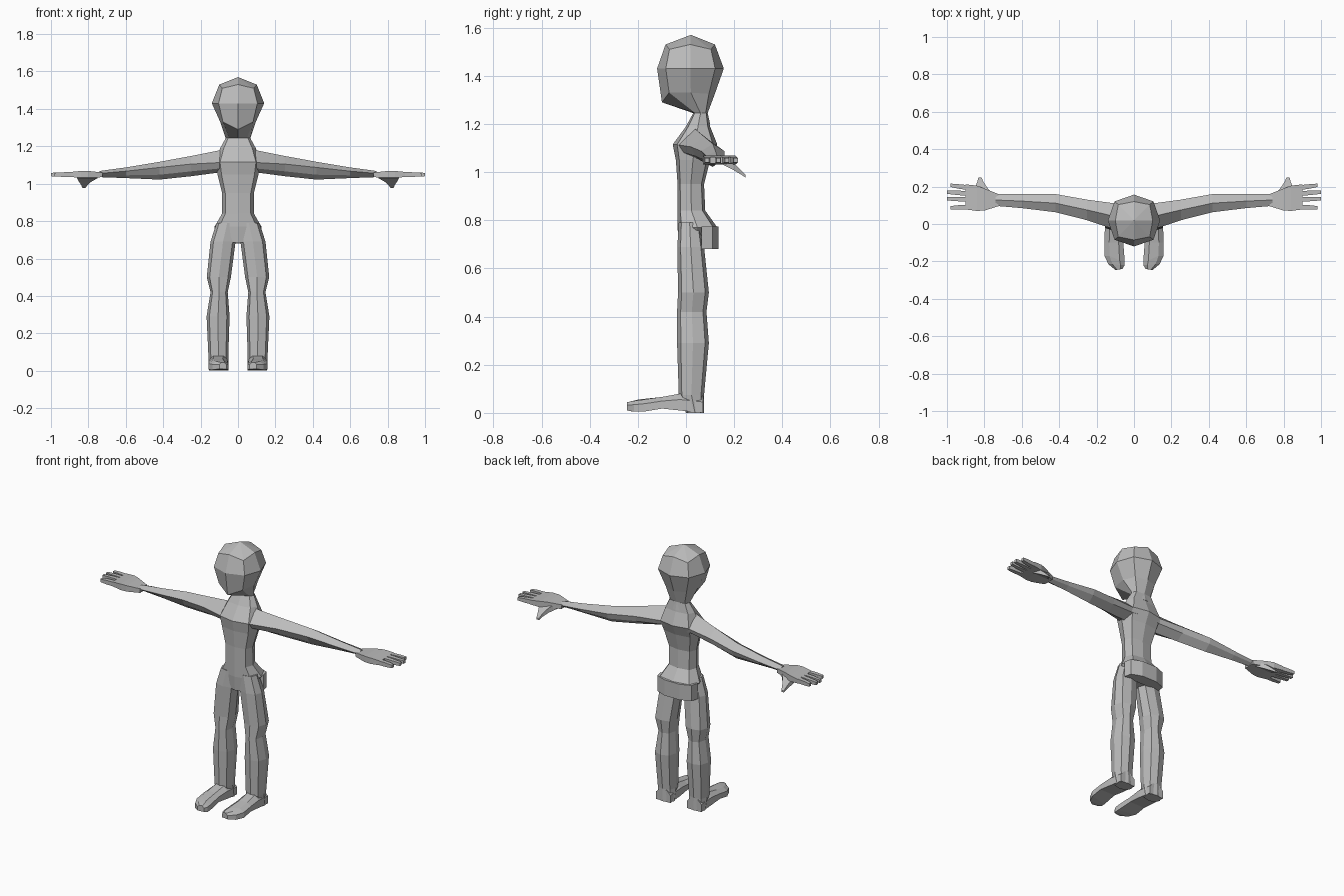
import bpy, bmesh, math

grey = bpy.data.materials.new("plain_grey")
grey.diffuse_color = (0.5, 0.5, 0.5, 1)


def loft(name, rings, mirror=False):
    """Skin equal-sized rings of points; a one-point ring closes to a tip."""
    bm = bmesh.new()
    vs = [[bm.verts.new(p) for p in r] for r in rings]
    for a, b in zip(vs, vs[1:]):
        n = max(len(a), len(b))
        for i in range(n):
            j = (i + 1) % n
            if len(a) == 1:
                bm.faces.new((a[0], b[j], b[i]))
            elif len(b) == 1:
                bm.faces.new((a[i], a[j], b[0]))
            else:
                bm.faces.new((a[i], a[j], b[j], b[i]))
    for end in (vs[0], vs[-1]):
        if len(end) > 2:
            bm.faces.new(end)
    bmesh.ops.recalc_face_normals(bm, faces=bm.faces)
    me = bpy.data.meshes.new(name)
    bm.to_mesh(me)
    bm.free()
    me.materials.append(grey)
    ob = bpy.data.objects.new(name, me)
    bpy.context.collection.objects.link(ob)
    if mirror:
        m = ob.modifiers.new("mirror", 'MIRROR')
        m.use_mirror_merge = False
    return ob


def ring(z, x0, x1, yf, yb, k=0.72):
    """Horizontal eight-sided ring, starting at the front, k sets the corners."""
    cx, cy, rx, ry = (x0 + x1) / 2, (yf + yb) / 2, (x1 - x0) / 2, (yb - yf) / 2
    shape = [(0, -1), (k, -k), (1, 0), (k, k), (0, 1), (-k, k), (-1, 0), (-k, -k)]
    return [(cx + rx * u, cy + ry * v, z) for u, v in shape]


def slab(x, y0, y1, z0, z1):
    """Rectangular section across the x axis."""
    return [(x, y0, z0), (x, y1, z0), (x, y1, z1), (x, y0, z1)]


# Head: faceted ball with a pointed jaw running back into the neck
crown = [(x, y, 1.53 if i % 2 == 0 else 1.51)
         for i, (x, y, z) in enumerate(ring(0, -0.1, 0.1, -0.085, 0.12, 0.84))]
jaw_half = [(0.08, -0.07, 1.33), (0.095, 0.02, 1.33), (0.07, 0.095, 1.325)]
jaw = ([(0, -0.1, 1.29)] + jaw_half + [(0, 0.118, 1.32)]
       + [(-x, y, z) for x, y, z in reversed(jaw_half)])
loft("head", [[(0, 0.02, 1.57)], crown,
              ring(1.43, -0.14, 0.14, -0.12, 0.157, 0.74), jaw,
              ring(1.245, -0.067, 0.067, 0.03, 0.09),
              ring(1.2, -0.08, 0.08, 0.015, 0.1)])

# Torso: neck base, chest, waist, hips
body = [(1.245, 0.065, 0.03, 0.09), (1.19, 0.095, 0.0, 0.1),
        (1.115, 0.12, -0.055, 0.13), (1.05, 0.11, -0.042, 0.1),
        (0.95, 0.085, -0.035, 0.075), (0.84, 0.085, -0.035, 0.08),
        (0.77, 0.125, -0.035, 0.13)]
loft("torso", [ring(z, -r, r, f, b, 0.8) for z, r, f, b in body]
     + [ring(0.685, -0.05, 0.05, -0.03, 0.08, 0.8)])

# Seat: block hanging behind the hips
loft("seat", [[(-0.125, 0.065, z), (0.125, 0.065, z), (0.115, 0.11, z),
               (0.05, 0.135, z), (-0.05, 0.135, z), (-0.115, 0.11, z)]
              for z in (0.68, 0.775)])

# Legs
leg = [(0.79, 0.0, 0.115, -0.03, 0.06), (0.69, 0.013, 0.147, -0.036, 0.075),
       (0.5, 0.038, 0.167, -0.033, 0.095), (0.42, 0.055, 0.147, -0.037, 0.085),
       (0.29, 0.045, 0.168, -0.037, 0.095), (0.075, 0.052, 0.158, -0.03, 0.075),
       (0.0, 0.052, 0.155, 0.0, 0.075)]
loft("leg", [ring(*r, 0.76) for r in leg], True)

# Feet: sections from ankle to the slanted toe (outer y, inner y, x range, heights)
foot = [(0.07, 0.07, 0.056, 0.152, 0.0, 0.07), (-0.025, -0.025, 0.053, 0.156, 0.01, 0.08),
        (-0.1, -0.1, 0.057, 0.158, 0.018, 0.066), (-0.17, -0.195, 0.05, 0.158, 0.006, 0.056),
        (-0.215, -0.22, 0.05, 0.137, 0.005, 0.05), (-0.245, -0.24, 0.062, 0.1, 0.01, 0.044)]
loft("foot", [[(a, yi, lo), (b, yo, lo), (b, yo, lo + (hi - lo) * 0.65),
               (b - (b - a) * 0.25, yo, hi), (a + (b - a) * 0.25, yi, hi),
               (a, yi, lo + (hi - lo) * 0.65)]
              for yo, yi, a, b, lo, hi in foot], True)

# Arms: six-sided with a high front ridge (x, front, back, top, ridge, bottom)
arm = [(0.0, -0.055, 0.125, 1.2, 1.115, 1.06), (0.1, -0.03, 0.11, 1.178, 1.113, 1.06),
       (0.25, 0.02, 0.13, 1.148, 1.105, 1.04), (0.42, 0.063, 0.16, 1.117, 1.087, 1.022),
       (0.6, 0.085, 0.16, 1.087, 1.067, 1.03), (0.74, 0.097, 0.16, 1.068, 1.055, 1.035)]
loft("arm", [[(x, f, r), (x, (f + b) / 2, t), (x, b, r),
              (x, b - 0.01, (r + lo) / 2), (x, (f + b) / 2, lo),
              (x, f + 0.02, (r * 0.4 + lo * 0.6))]
             for x, f, b, t, r, lo in arm], True)

# Palms
loft("palm", [slab(0.725, 0.095, 0.16, 1.035, 1.06), slab(0.8, 0.072, 0.19, 1.032, 1.068),
              slab(0.84, 0.07, 0.205, 1.032, 1.068), slab(0.9, 0.078, 0.212, 1.036, 1.062)], True)

# Fingers
for i, (y0, y1, tip) in enumerate([(0.09, 0.087, 0.98), (0.132, 0.135, 1.0),
                                   (0.163, 0.17, 1.0), (0.195, 0.207, 0.98)]):
    loft(f"finger_{i + 1}", [slab(x, y - w, y + w, 1.049 - w, 1.049 + w)
                             for x, y, w in ((0.89, y0, 0.013), (0.94, (y0 + y1) / 2, 0.012),
                                             (tip, y1, 0.009))], True)

# Thumbs: sweeping back and down
loft("thumb", [[(a, y, z - h), (b, y, z - h), (b, y, z + h), (a, y, z + h)]
               for a, b, y, z, h in ((0.75, 0.86, 0.155, 1.045, 0.015),
                                     (0.785, 0.85, 0.195, 1.025, 0.015),
                                     (0.805, 0.838, 0.225, 1.002, 0.01),
                                     (0.815, 0.832, 0.248, 0.982, 0.005))], True)
